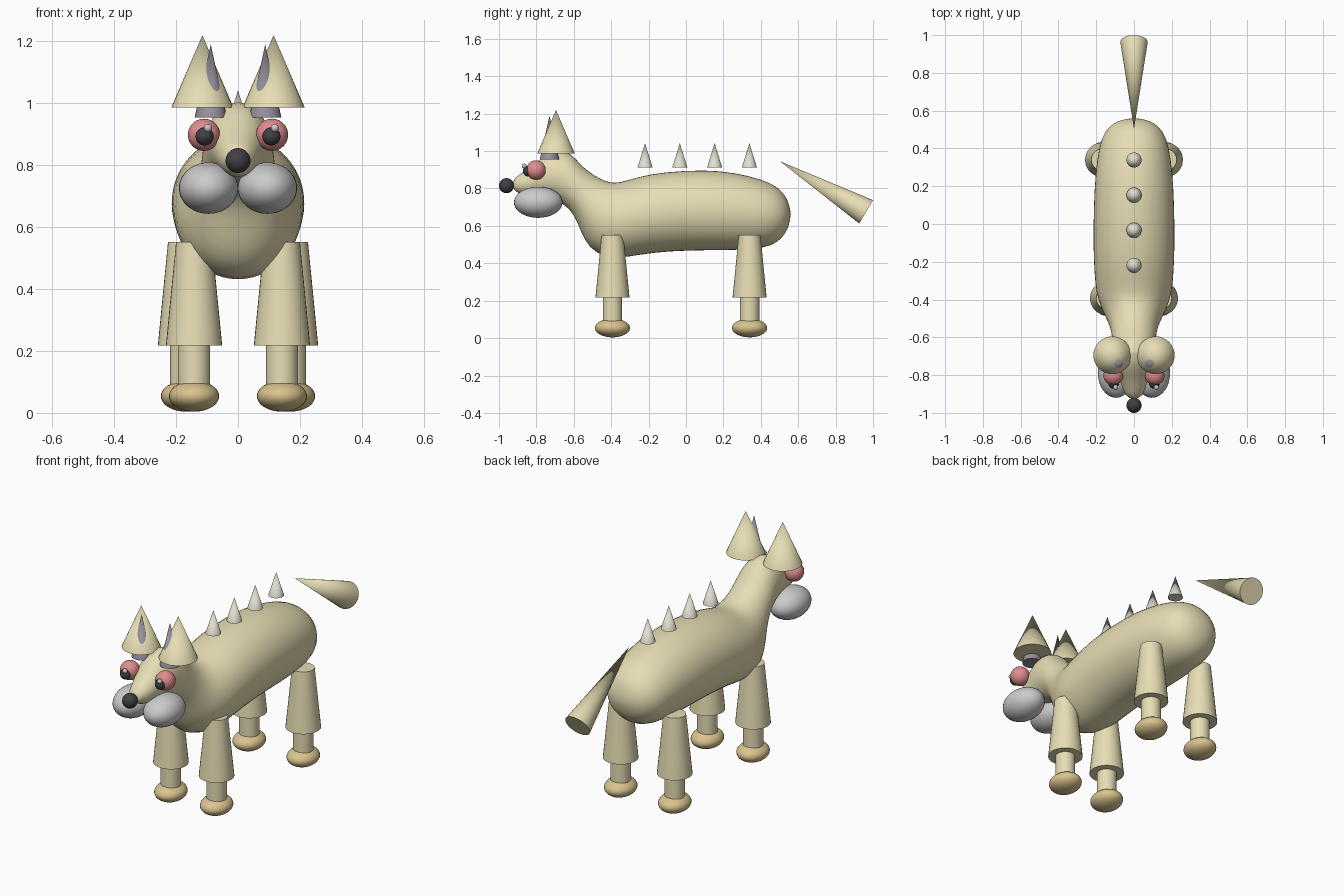
import bpy, bmesh
from math import sin, cos, tau, radians
from mathutils import Vector

if "Cube" in bpy.data.objects:
    bpy.data.objects.remove(bpy.data.objects["Cube"])


def material(name, rgb):
    m = bpy.data.materials.new(name)
    m.diffuse_color = (*rgb, 1)
    m.use_nodes = True
    m.node_tree.nodes["Principled BSDF"].inputs["Base Color"].default_value = m.diffuse_color
    return m


FUR = material("fur", (0.80, 0.73, 0.46))
PAW = material("paw", (0.70, 0.55, 0.27))
RED = material("red", (0.75, 0.27, 0.27))
BLACK = material("black", (0.05, 0.05, 0.06))
IVORY = material("ivory", (0.75, 0.73, 0.62))
INNER = material("inner_ear", (0.30, 0.28, 0.33))


def finish(name, bm, mat):
    bmesh.ops.recalc_face_normals(bm, faces=bm.faces)
    me = bpy.data.meshes.new(name)
    bm.to_mesh(me)
    bm.free()
    ob = bpy.data.objects.new(name, me)
    bpy.context.collection.objects.link(ob)
    if mat:
        me.materials.append(mat)
    bpy.ops.object.select_all(action='DESELECT')
    ob.select_set(True)
    bpy.context.view_layer.objects.active = ob
    bpy.ops.object.shade_smooth_by_angle(angle=radians(40))
    return ob


def ball(name, loc, radii, mat=None):
    bm = bmesh.new()
    bmesh.ops.create_uvsphere(bm, u_segments=32, v_segments=20, radius=1)
    bmesh.ops.scale(bm, vec=radii, verts=bm.verts)
    ob = finish(name, bm, mat)
    ob.location = loc
    return ob


def cone(name, start, end, r1, r2, mat):
    # capped cone running from start (radius r1) to end (radius r2)
    a, b = Vector(start), Vector(end)
    bm = bmesh.new()
    bmesh.ops.create_cone(bm, cap_ends=True, segments=32, radius1=r1,
                          radius2=r2, depth=(b - a).length)
    ob = finish(name, bm, mat)
    ob.location = (a + b) / 2
    ob.rotation_mode = 'QUATERNION'
    ob.rotation_quaternion = (b - a).to_track_quat('Z', 'Y')
    return ob


# Body, neck and head: loft of rings (top y, top z, bottom y, bottom z, half width)
rings = [
    (0.552, 0.71, 0.552, 0.61, 0.065), (0.535, 0.76, 0.535, 0.56, 0.11),
    (0.49, 0.81, 0.49, 0.51, 0.157), (0.41, 0.85, 0.42, 0.478, 0.187),
    (0.26, 0.887, 0.26, 0.468, 0.207), (0.10, 0.903, 0.10, 0.468, 0.215),
    (-0.12, 0.89, -0.10, 0.463, 0.218), (-0.25, 0.866, -0.25, 0.444, 0.212),
    (-0.36, 0.83, -0.37, 0.422, 0.203), (-0.41, 0.833, -0.48, 0.445, 0.175),
    (-0.46, 0.853, -0.545, 0.52, 0.145), (-0.52, 0.89, -0.58, 0.62, 0.125),
    (-0.57, 0.935, -0.62, 0.69, 0.118), (-0.61, 0.985, -0.68, 0.73, 0.112),
    (-0.68, 1.013, -0.73, 0.75, 0.105), (-0.75, 0.985, -0.79, 0.757, 0.09),
    (-0.81, 0.93, -0.84, 0.76, 0.074), (-0.87, 0.888, -0.88, 0.765, 0.06),
    (-0.915, 0.86, -0.915, 0.785, 0.04)]
bm = bmesh.new()
N = 24
loops = []
for ty, tz, by, bz, rx in rings:
    mid = Vector((0, (ty + by) / 2, (tz + bz) / 2))
    up = Vector((0, (ty - by) / 2, (tz - bz) / 2))
    loops.append([bm.verts.new(mid + up * cos(tau * i / N)
                  + Vector((rx * sin(tau * i / N), 0, 0))) for i in range(N)])
for l1, l2 in zip(loops, loops[1:]):
    for i in range(N):
        j = (i + 1) % N
        bm.faces.new((l1[i], l1[j], l2[j], l2[i]))
for loop, pole in ((loops[0], (0, 0.562, 0.66)), (loops[-1], (0, -0.93, 0.82))):
    p = bm.verts.new(pole)
    for i in range(N):
        bm.faces.new((loop[i], loop[(i + 1) % N], p))
body = finish("body", bm, FUR)
for f in body.data.polygons:
    f.use_smooth = True
sub = body.modifiers.new("smooth", 'SUBSURF')
sub.levels = sub.render_levels = 1

# Paired parts
for s, side in ((-1, "right"), (1, "left")):
    # Legs
    for end, x, y in (("front", 0.142, -0.393), ("rear", 0.168, 0.34)):
        n = f"{side}_{end}_"
        cone(n + "thigh", (s * x, y, 0.217), (s * x, y, 0.552), 0.091, 0.058, FUR)
        cone(n + "shin", (s * x, y, 0.06), (s * x, y, 0.25), 0.052, 0.052, FUR)
        ball(n + "paw", (s * x, y, 0.054), (0.081, 0.094, 0.05), PAW)
    # Ears
    cone(side + "_ear", (s * 0.115, -0.695, 0.987), (s * 0.115, -0.695, 1.22), 0.1, 0, FUR)
    cone(side + "_inner_ear", (s * 0.088, -0.73, 0.954), (s * 0.088, -0.73, 1.19), 0.052, 0, INNER)
    # Eyes
    ball(side + "_eye", (s * 0.11, -0.802, 0.898), (0.052,) * 3, RED)
    ball(side + "_pupil", (s * 0.108, -0.843, 0.893), (0.029,) * 3, BLACK)
    ball(side + "_eye_glint", (s * 0.108 + 0.011, -0.865, 0.92), (0.013,) * 3)
    # Cheeks
    ball(side + "_jowl", (s * 0.095, -0.79, 0.726), (0.096, 0.13, 0.083))

# Nose
ball("nose", (0, -0.96, 0.815), (0.04,) * 3, BLACK)

# Back spikes
for i in range(4):
    y = -0.219 + i * 0.186
    cone(f"back_spike_{i + 1}", (0, y, 0.913), (0, y, 1.042), 0.04, 0, IVORY)

# Tail
cone("tail", (0, 0.963, 0.675), (0, 0.503, 0.945), 0.0725, 0, FUR)
